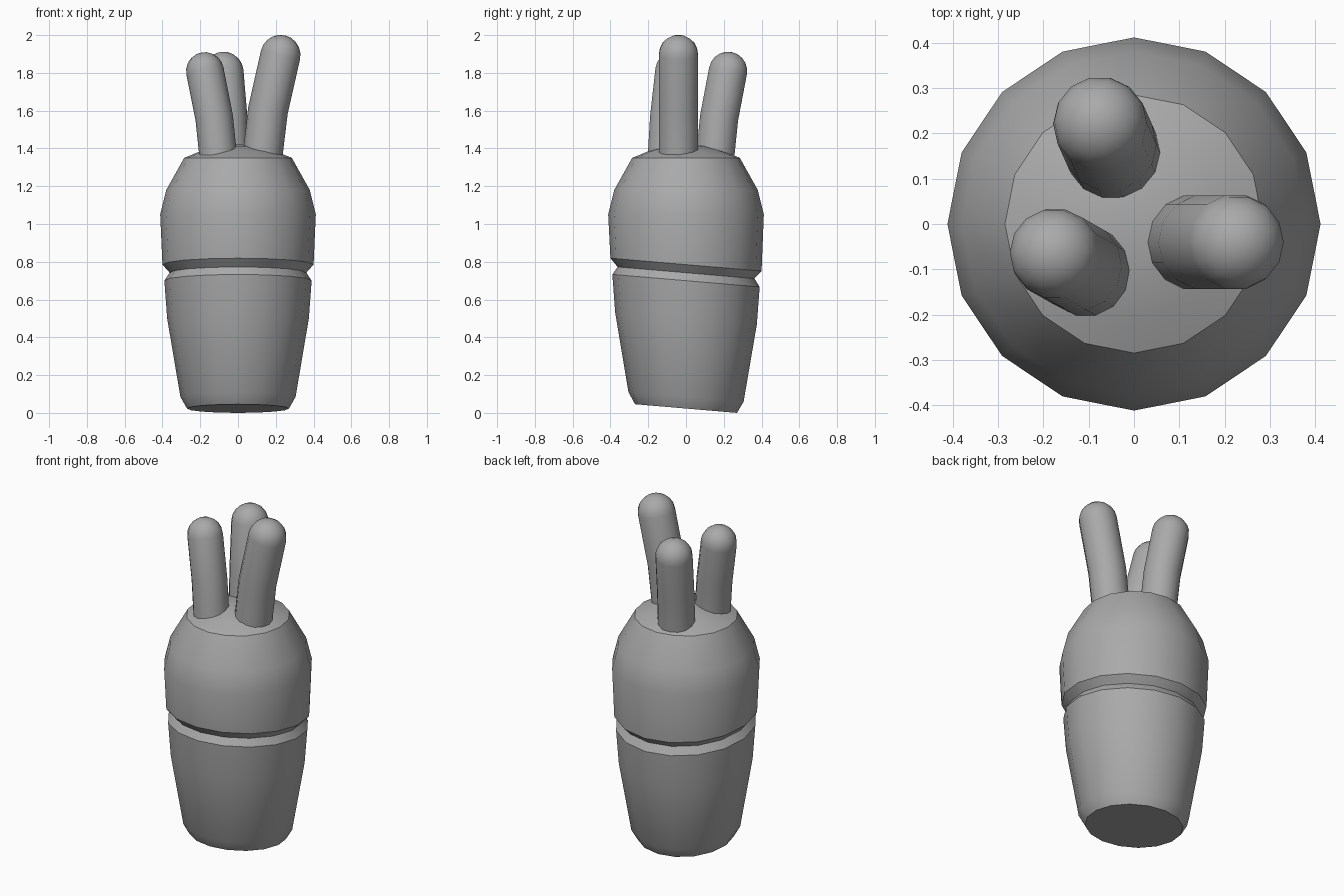
import bpy, bmesh, math
from mathutils import Vector

cube = bpy.data.objects.get("Cube")
if cube:
    bpy.data.objects.remove(cube, do_unlink=True)

# Single matte grey
grey = bpy.data.materials.new("plain_grey")
grey.use_nodes = True
colour = (0.4, 0.4, 0.4, 1)
grey.diffuse_color = colour
grey.node_tree.nodes["Principled BSDF"].inputs["Base Color"].default_value = colour


def loft(name, rings, sides, tilt=0.0, angle=30):
    """Skin rings of (centre, axis, radius); tilt slopes each level front to back."""
    bm = bmesh.new()
    loops = []
    for centre, axis, radius in rings:
        turn = Vector((0, 0, 1)).rotation_difference(axis)
        loop = []
        for i in range(sides):
            a = math.tau * i / sides
            p = centre + turn @ Vector((math.cos(a), math.sin(a), 0)) * radius
            if p.z < 0.9:
                p.z -= tilt * p.y
            loop.append(bm.verts.new(p))
        loops.append(loop)
    for low, high in zip(loops, loops[1:]):
        for i in range(sides):
            j = (i + 1) % sides
            bm.faces.new((low[i], low[j], high[j], high[i]))
    bm.faces.new(loops[0][::-1])
    bm.faces.new(loops[-1])
    bmesh.ops.remove_doubles(bm, verts=bm.verts, dist=0.0005)
    bmesh.ops.recalc_face_normals(bm, faces=bm.faces)
    mesh = bpy.data.meshes.new(name)
    bm.to_mesh(mesh)
    bm.free()
    mesh.materials.append(grey)
    obj = bpy.data.objects.new(name, mesh)
    bpy.context.collection.objects.link(obj)
    bpy.ops.object.select_all(action="DESELECT")
    obj.select_set(True)
    bpy.context.view_layer.objects.active = obj
    bpy.ops.object.shade_smooth_by_angle(angle=math.radians(angle))
    return obj


def turned(name, profile):
    """Round part from a (radius, height) profile."""
    up = Vector((0, 0, 1))
    return loft(name, [(Vector((0, 0, z)), up, r) for r, z in profile], 16, 0.085)


def prong(name, base, tip, radius):
    """Slightly bent, round-tipped rod; tip is the centre of the rounded end."""
    base, tip = Vector(base), Vector(tip)
    bend = base.lerp(tip, 0.3)
    bend.z = base.z + (tip.z - base.z) * 0.45
    lower, upper = (bend - base).normalized(), (tip - bend).normalized()
    up = Vector((0, 0, 1))
    rings = [(base, up, radius), (bend, (lower + upper).normalized(), radius)]
    for step in range(6):
        a = math.pi / 2 * step / 5
        r = max(radius * math.cos(a), 0.0001)
        rings.append((tip + upper * radius * math.sin(a), upper, r))
    return loft(name, rings, 14, angle=40)


# Tapered cup with a bevelled rim
turned("cup", [(0.27, 0.023), (0.305, 0.085), (0.375, 0.5),
               (0.39, 0.70), (0.362, 0.742)])

# Domed body resting in the cup
turned("dome", [(0.362, 0.742), (0.40, 0.785), (0.412, 1.05), (0.38, 1.18),
                (0.285, 1.35), (0.20, 1.385), (0.10, 1.413), (0.0001, 1.422)])

# Three prongs on top
prong("left_prong", (0.13, -0.04, 1.36), (0.225, -0.04, 1.895), 0.106)
prong("right_prong", (-0.105, -0.105, 1.36), (-0.175, -0.065, 1.81), 0.1)
prong("back_prong", (-0.045, 0.155, 1.36), (-0.075, 0.222, 1.808), 0.104)
